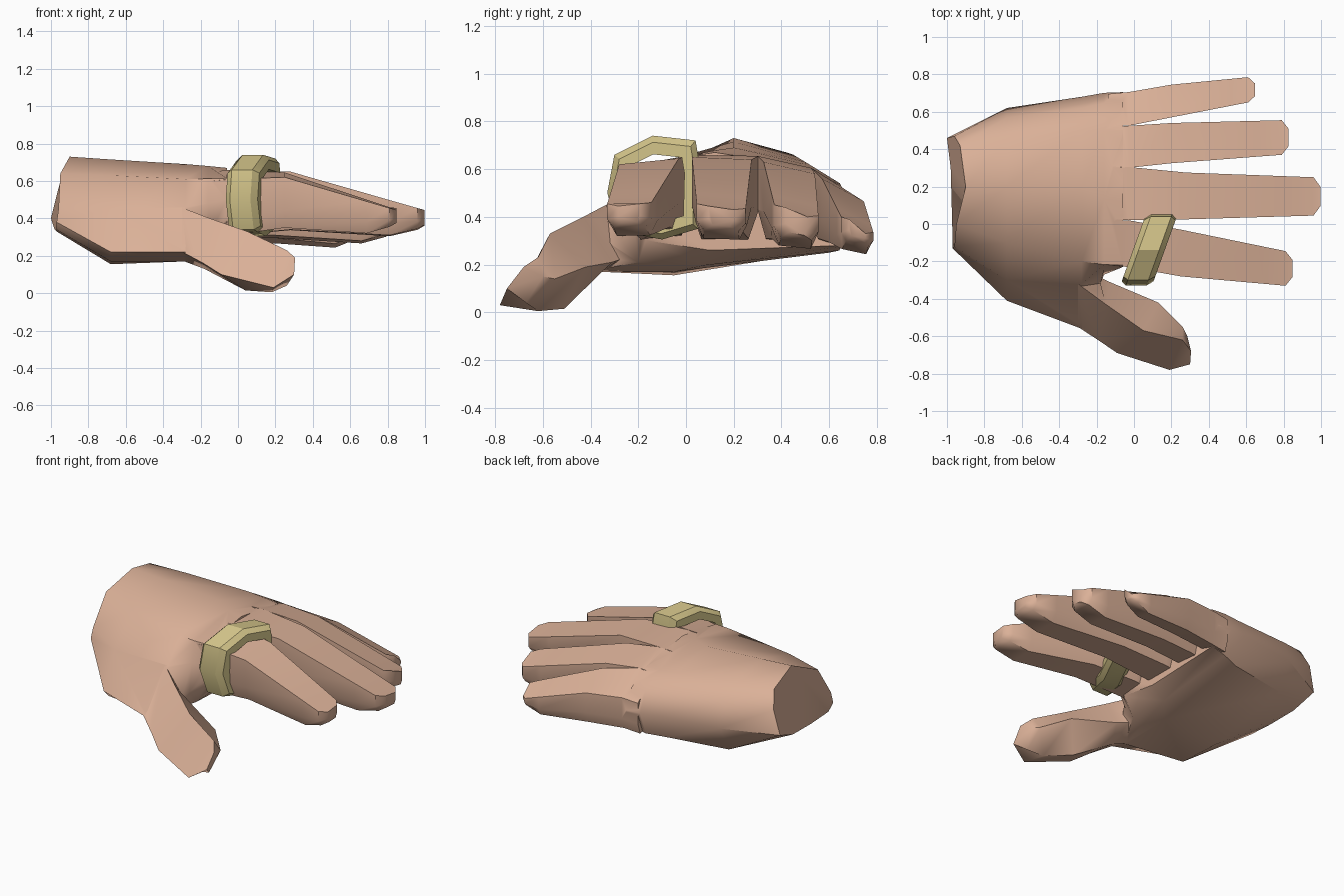
import bpy, bmesh, math

if "Cube" in bpy.data.objects:
    bpy.data.objects.remove(bpy.data.objects["Cube"])


def material(name, rgb):
    m = bpy.data.materials.new(name)
    m.diffuse_color = (*rgb, 1)
    m.use_nodes = True
    m.node_tree.nodes["Principled BSDF"].inputs["Base Color"].default_value = m.diffuse_color
    return m


skin = material("skin", (0.71, 0.44, 0.315))
gold = material("gold", (0.65, 0.55, 0.25))


def loft(name, rings, mat, closed=False):
    """Skin a list of equal-length point rings; cap the ends unless closed."""
    bm = bmesh.new()
    vs = [[bm.verts.new(p) for p in r] for r in rings]
    n = len(rings[0])
    pairs = list(zip(vs, vs[1:])) + ([(vs[-1], vs[0])] if closed else [])
    for a, b in pairs:
        for i in range(n):
            j = (i + 1) % n
            bm.faces.new((a[i], a[j], b[j], b[i]))
    if not closed:
        bm.faces.new(vs[0])
        bm.faces.new(vs[-1])
    bmesh.ops.recalc_face_normals(bm, faces=bm.faces)
    me = bpy.data.meshes.new(name)
    bm.to_mesh(me)
    bm.free()
    me.materials.append(mat)
    ob = bpy.data.objects.new(name, me)
    bpy.context.collection.objects.link(ob)
    return ob


def at(x, pts):
    return [(x, y, z) for y, z in pts]


# Palm: slanted wrist end, then cross-sections toward the knuckles
wrist = [(-.96, -.12, .45), (-.95, 0, .64), (-.9, .2, .73), (-.93, .42, .67), (-.96, .47, .56),
         (-1, .46, .40), (-.98, .3, .34), (-.97, .1, .33), (-.97, -.08, .34), (-.97, -.13, .38)]
heel = at(-.68, [(-.3, .45), (-.1, .63), (.2, .715), (.45, .66), (.57, .57),
                 (.62, .42), (.53, .25), (-.05, .155), (-.36, .17), (-.41, .22)])
middle = at(-.28, [(-.32, .46), (-.2, .61), (.2, .69), (.5, .63), (.62, .55),
                   (.68, .42), (.6, .25), (-.05, .17), (-.42, .17), (-.56, .22)])
knuckles = at(-.06, [(-.23, .5), (-.22, .615), (.12, .67), (.5, .61), (.65, .53),
                     (.705, .40), (.65, .28), (.1, .26), (-.16, .30), (-.22, .38)])
# section behind the knuckles follows from its neighbours, with a lower underside
web = [(-.16, b + (c - b) * .85, d + (e - d) * (.3 if 6 <= i <= 8 else .5))
       for i, ((_, b, d), (_, c, e)) in enumerate(zip(middle, knuckles))]
palm = loft("hand", [wrist, heel, middle, web, knuckles], skin)

# Thumb: four-sided sections (outer, ridge, inner, underside)
thumb = loft("thumb", [
    [(-.30, -.55, .222), (-.30, -.32, .458), (-.25, -.25, .23), (-.3, -.40, .175)],
    [(-.185, -.625, .16), (-.15, -.43, .40), (-.13, -.31, .21), (-.18, -.42, .13)],
    [(-.09, -.69, .10), (.05, -.57, .33), (.13, -.42, .19), (.04, -.51, .015)],
    [(.19, -.78, .03), (.26, -.62, .23), (.26, -.55, .14), (.18, -.62, .005)],
    [(.30, -.75, .10), (.305, -.68, .19), (.285, -.60, .15), (.26, -.67, .04)],
], skin)


def mix(a, b, t):
    return [p + (q - p) * t for p, q in zip(a, b)]


def finger(name, root, knuckle, end, low):
    """Each station: x, low y, high y, top z at each side; low = lowest underside z."""
    x, y0, y1, t0, t1 = end
    w = (y1 - y0) * .25
    tip = (x + .037, y0 + w, y1 - w, t0 - .01, t1 - .005)
    hidden = (-.14, root[1] + .01, root[2] - .01, root[3] - .01, root[4] - .01)
    stations = [(hidden, .30), (root, .31), (knuckle, low + .03),
                (mix(knuckle, end, .78), low), (end, low + .035), (tip, low + .055)]
    rings = []
    for (x, y0, y1, t0, t1), b in stations:
        e = .15 * (y1 - y0)
        b1 = b - .3 * (t0 - t1)
        rings.append(at(x, [(y0, t0), (y1, t1), (y1, b1 + .35 * (t1 - b1)),
                            (y1 - e, b1), (y0 + e, b), (y0, b + .35 * (t0 - b))]))
    return loft(name, rings, skin)


fingers = [
    finger("index_finger", (-.03, -.23, .02, .61, .66),
           (.25, -.28, -.03, .62, .645), (.81, -.33, -.145, .455, .46), .32),
    finger("middle_finger", (-.03, .02, .305, .66, .655),
           (.28, .025, .275, .65, .64), (.96, .045, .25, .455, .435), .31),
    finger("ring_finger", (-.03, .30, .525, .655, .605),
           (.2, .325, .54, .63, .58), (.79, .37, .555, .45, .405), .28),
    finger("little_finger", (-.03, .525, .705, .605, .48),
           (.2, .57, .745, .56, .465), (.61, .65, .785, .40, .335), .265),
]

# Merge fingers and thumb into one skin
bpy.context.view_layer.objects.active = palm
for part in [thumb] + fingers:
    mod = palm.modifiers.new("join", "BOOLEAN")
    mod.operation = "UNION"
    mod.solver = "EXACT"
    mod.object = part
    bpy.ops.object.modifier_apply(modifier=mod.name)
    bpy.data.objects.remove(part)

# Finger ring: eight-sided band with bevelled edges, slanted across the finger
outline = [(-.33, .5), (-.3, .66), (-.14, .74), (.04, .72),
           (.057, .62), (.05, .35), (-.1, .305), (-.28, .34)]
profile = [(-.085, .66), (-.085, .88), (-.055, 1), (.055, 1), (.085, .88), (.085, .66)]
cy, cz = -.13, .51
band = [[(.083 + .36 * (y - cy) * r + u, cy + (y - cy) * r, cz + (z - cz) * r)
         for u, r in profile] for y, z in outline]
ring = loft("ring_band", band, gold, closed=True)

# Soft shading with crisp creases
for ob, angle in ((palm, 50), (ring, 30)):
    bpy.ops.object.select_all(action="DESELECT")
    ob.select_set(True)
    bpy.context.view_layer.objects.active = ob
    bpy.ops.object.shade_smooth_by_angle(angle=math.radians(angle))
